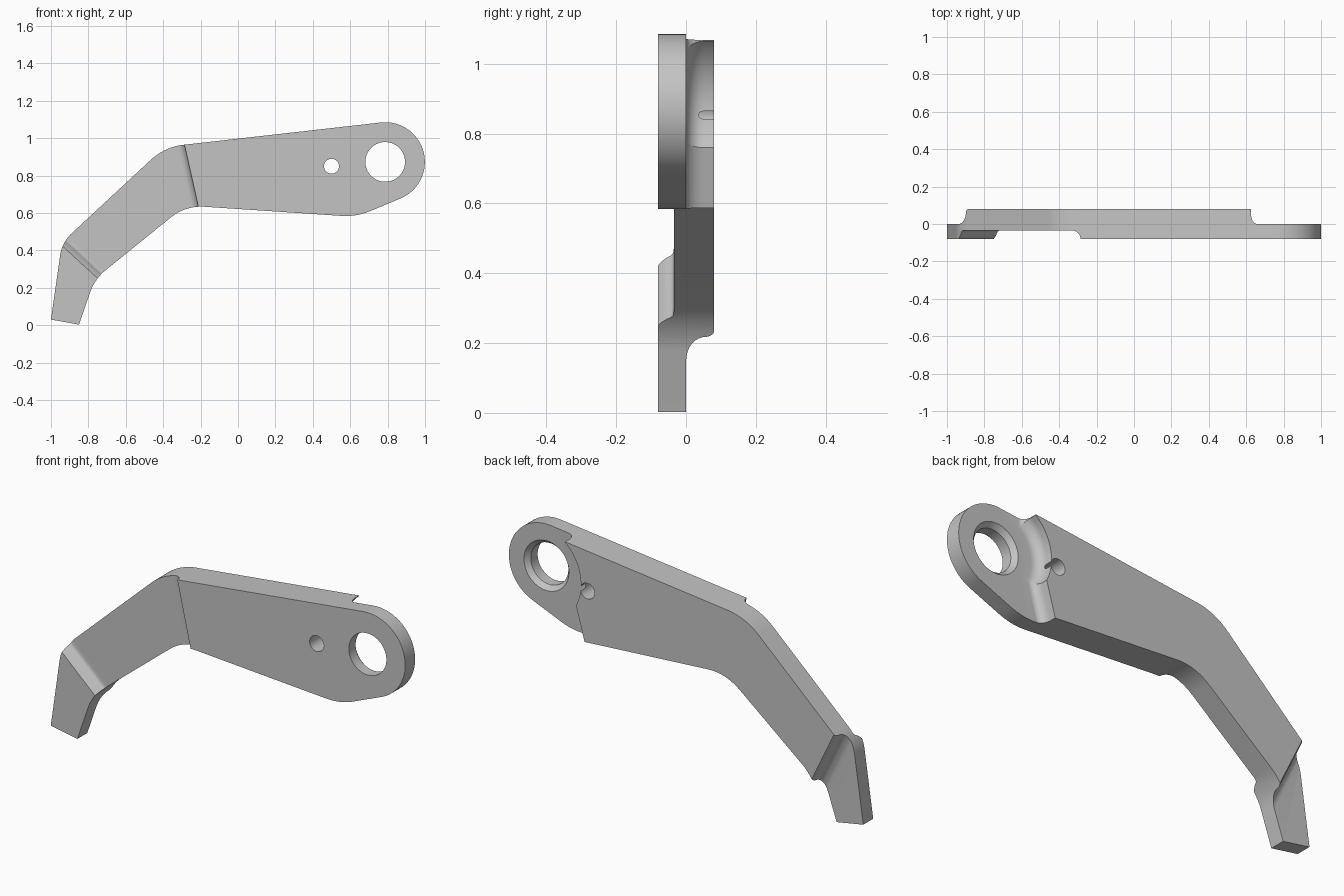
import bpy
import bmesh
from math import radians, cos, sin, pi
from mathutils import Vector

cube = bpy.data.objects.get("Cube")
if cube:
    bpy.data.objects.remove(cube, do_unlink=True)

grey = bpy.data.materials.new("plain grey metal")
grey.use_nodes = True
GREY = (0.55, 0.55, 0.55, 1)
grey.diffuse_color = GREY
grey.node_tree.nodes["Principled BSDF"].inputs["Base Color"].default_value = GREY


def loft(name, sections):
    """Closed solid through (y, [(x, z), ...]) sections of equal point count."""
    bm = bmesh.new()
    rings = [[bm.verts.new((p[0], y, p[1])) for p in pts] for y, pts in sections]
    n = len(rings[0])
    for a, b in zip(rings, rings[1:]):
        for i in range(n):
            j = (i + 1) % n
            bm.faces.new((a[i], a[j], b[j], b[i]))
    bm.faces.new(rings[0])
    bm.faces.new(rings[-1][::-1])
    bmesh.ops.recalc_face_normals(bm, faces=bm.faces)
    mesh = bpy.data.meshes.new(name)
    bm.to_mesh(mesh)
    bm.free()
    mesh.materials.append(grey)
    obj = bpy.data.objects.new(name, mesh)
    bpy.context.collection.objects.link(obj)
    return obj


def arc(centre, r, start, end, steps=32):
    return [centre + r * Vector((cos(t), sin(t))) for t in
            (radians(start + (end - start) * i / steps) for i in range(steps + 1))]


def rounded(prev, corner, nxt, length, steps=12):
    """Round a corner with a true arc touching both edges at the given length."""
    u, v = (prev - corner).normalized(), (nxt - corner).normalized()
    half = u.angle(v) / 2
    mid = (u + v).normalized()
    centre = corner + mid * length / cos(half)
    a, b = corner + u * length - centre, corner + v * length - centre
    r = a.length
    return [centre + (a.lerp(b, i / steps)).normalized() * r for i in range(steps + 1)]


def cut(target, cutter):
    mod = target.modifiers.new("cut", 'BOOLEAN')
    mod.operation = 'DIFFERENCE'
    mod.solver = 'EXACT'
    mod.object = cutter
    bpy.context.view_layer.objects.active = target
    bpy.ops.object.modifier_apply(modifier=mod.name)
    bpy.data.objects.remove(cutter, do_unlink=True)


def fillet(r, steps=8):
    """(height above floor, remaining foot width) of a concave quarter round."""
    return [(r - r * cos(i / steps * pi / 2), r - r * sin(i / steps * pi / 2))
            for i in range(steps + 1)]


T = 0.08                               # half thickness
EYE = Vector((0.787, 0.873))           # big hole centre

# Lever body: outline with rounded corners and a round head
corners = [((-1, 0.03), 0), ((-0.85, 0.003), 0), ((-0.766, 0.247), 0.075),
           ((-0.28, 0.64), 0.1), ((0.634, 0.579), 0.08), ((0.87, 0.68), 0),
           ((0.762, 1.084), 0), ((-0.392, 0.953), 0.1), ((-0.941, 0.443), 0.07)]
outline = []
for i, (p, length) in enumerate(corners):
    p = Vector(p)
    if length:
        before = Vector(corners[i - 1][0])
        after = Vector(corners[(i + 1) % len(corners)][0])
        outline += rounded(before, p, after, length)
    elif i == 5:
        outline += arc(EYE, 0.212, -67, 96.5, 40)
    elif i != 6:
        outline.append(p)
body = loft("lever_arm", [(-T, outline), (T, outline)])


def edge(a, b, normal, offset, extend=0.3):
    """Step line from a to b, lengthened both ways and moved along its normal."""
    a, b = Vector(a), Vector(b)
    d = (b - a).normalized() * extend
    n = Vector(normal).normalized() * offset
    return a - d + n, b + d + n


# Shallow front recess along the slanting arm
def recess(o_near, o_far):
    a, b = edge((-0.285, 0.96), (-0.212, 0.635), (-1, -0.23), o_near)
    c, d = edge((-0.935, 0.42), (-0.745, 0.245), (0.7, 0.72), o_far)
    return [a, c, d, b]


s_curve = [0.055, 0.042, 0.036, 0.032, 0.028, 0.024, 0.018, 0.01, 0]
sections = [(-0.035 - h, recess(o, s)) for (h, o), s in zip(fillet(0.045), s_curve)]
sections.append((-0.12, recess(0, 0)))
cut(body, loft("front_recess_cutter", sections))


# Thinned tip on the back
def tip(o):
    a, b = edge((-0.885, 0.48), (-0.762, 0.225), (-0.9, -0.45), o, 0.2)
    return [a, b, Vector((-0.7, -0.3)), Vector((-1.3, -0.3)), Vector((-1.3, 0.7))]


sections = [(h, tip(o + 0.012)) for h, o in fillet(0.058)]
sections += [(0.068, tip(0.01)), (0.075, tip(0.006)), (T, tip(0)), (0.12, tip(0))]
cut(body, loft("tip_cutter", sections))


# Thinned head on the back, with a round step about the eye
def head(o):
    pts = arc(EYE, 0.25 - o, 130, 207)
    return ([Vector((pts[0].x, 1.3))] + pts + [pts[-1] + Vector((-0.08, -0.288)),
            Vector((1.2, 0.3)), Vector((1.2, 1.3))])


sections = [(h, head(o)) for h, o in fillet(0.05)] + [(0.12, head(0))]
cut(body, loft("head_cutter", sections))

# Eye with a chamfered back rim, and the small pin hole
eye = [(-0.12, 0.106), (-0.025, 0.106), (0, 0.127), (0.03, 0.127)]
cut(body, loft("eye_cutter", [(y, arc(EYE, r, 0, 354.375, 63)) for y, r in eye]))
pin = arc(Vector((0.5, 0.85)), 0.04, 0, 348.75, 31)
cut(body, loft("pin_hole_cutter", [(-0.12, pin), (0.12, pin)]))

# Smooth curved walls, sharp edges
bpy.ops.object.select_all(action='DESELECT')
body.select_set(True)
bpy.context.view_layer.objects.active = body
bpy.ops.object.shade_smooth_by_angle(angle=radians(25))
